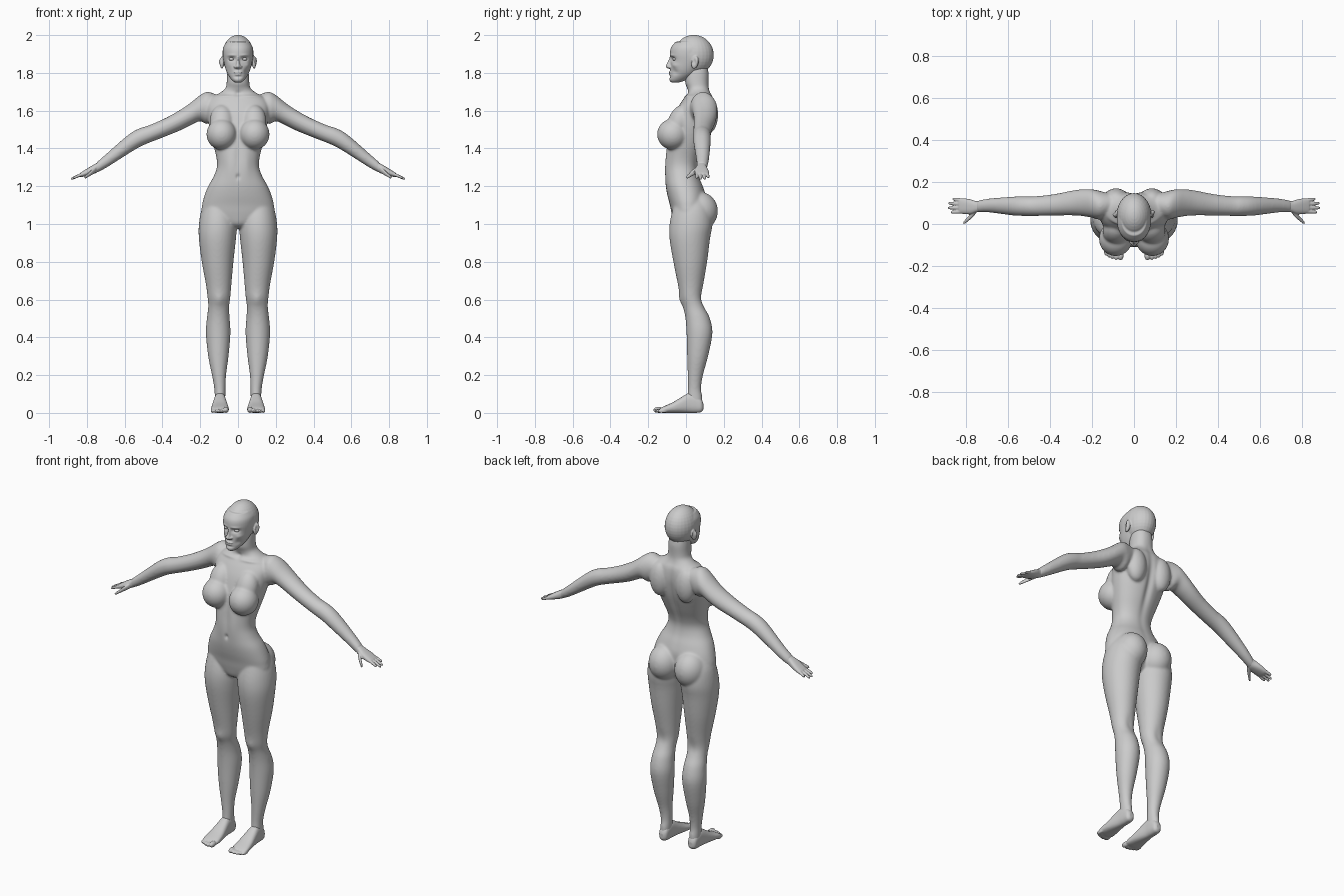
import bpy, bmesh, math
from mathutils import Vector, Matrix

AX = {'x': (1, 2, 0), 'y': (0, 2, 1), 'z': (0, 1, 2)}   # (a, b, slicing) axes


def spline(rows, sub=4):
    out = []
    for i in range(len(rows) - 1):
        p = [Vector(rows[min(max(i + k, 0), len(rows) - 1)]) for k in (-1, 0, 1, 2)]
        for j in range(sub):
            t = j / sub
            out.append(0.5 * (2 * p[1] + (p[2] - p[0]) * t
                              + (2 * p[0] - 5 * p[1] + 4 * p[2] - p[3]) * t * t
                              + (3 * p[1] - p[0] - 3 * p[2] + p[3]) * t ** 3))
    return out + [Vector(rows[-1])]


def loft(bm, axis, rows, both=False, p=2.0, n=32):
    """Rows are (position, a_min, a_max, b_min, b_max) slices along an axis."""
    ia, ib, it = AX[axis]
    for s in ((1, -1) if both else (1,)):
        rings = []
        for t, a0, a1, b0, b1 in spline(rows):
            ring = []
            for k in range(n):
                c, d = math.cos(math.tau * k / n), math.sin(math.tau * k / n)
                co = [0, 0, 0]
                co[it] = t
                co[ia] = (a0 + a1) / 2 + (a1 - a0) / 2 * math.copysign(abs(c) ** (2 / p), c)
                co[ib] = (b0 + b1) / 2 + (b1 - b0) / 2 * math.copysign(abs(d) ** (2 / p), d)
                co[0] *= s
                ring.append(bm.verts.new(co))
            rings.append(ring)
        for r, q in zip(rings, rings[1:]):
            for k in range(n):
                bm.faces.new((r[k], r[k - 1], q[k - 1], q[k]))
        bm.faces.new(rings[0])
        bm.faces.new(rings[-1])


def ball(bm, c, r, both=True, tilt=0):
    for s in ((1, -1) if both else (1,)):
        m = (Matrix.Translation((s * c[0], c[1], c[2])) @ Matrix.Rotation(tilt, 4, 'X')
             @ Matrix.Diagonal((*r, 1)))
        bmesh.ops.create_uvsphere(bm, u_segments=28, v_segments=18, radius=1, matrix=m)


def finish(name, bm, voxel=0, smooth=0, dents=()):
    bmesh.ops.recalc_face_normals(bm, faces=bm.faces)
    me = bpy.data.meshes.new(name)
    bm.to_mesh(me)
    bm.free()
    ob = bpy.data.objects.new(name, me)
    bpy.context.collection.objects.link(ob)
    bpy.ops.object.select_all(action='DESELECT')
    ob.select_set(True)
    bpy.context.view_layer.objects.active = ob
    if voxel:
        m = ob.modifiers.new("fuse", 'REMESH')
        m.mode, m.voxel_size = 'VOXEL', voxel
        m = ob.modifiers.new("soften", 'SMOOTH')
        m.factor, m.iterations = 0.5, smooth
        bpy.ops.object.convert(target='MESH')
    # soft sculpt strokes: centre, falloff radii, push (symmetric in x)
    for c, r, push in dents:
        for v in ob.data.vertices:
            d = [(abs(v.co.x) - c[0]) / r[0], (v.co.y - c[1]) / r[1], (v.co.z - c[2]) / r[2]]
            e = sum(x * x for x in d)
            if e < 8:
                v.co += Vector(push) * math.exp(-e)
    bpy.ops.object.shade_smooth()
    return ob


# Torso, neck, arms and legs fused into one skin
bm = bmesh.new()
torso = [(.978, .03, -.03, .05), (1.0, .09, -.06, .08), (1.05, .185, -.075, .1), (1.1, .19, -.085, .105),
         (1.15, .178, -.098, .105), (1.2, .158, -.107, .09), (1.25, .13, -.11, .07),
         (1.3, .112, -.11, .063), (1.35, .114, -.107, .075), (1.42, .131, -.1, .105),
         (1.5, .15, -.085, .135), (1.58, .163, -.06, .15), (1.63, .165, -.035, .15),
         (1.67, .14, -.008, .143), (1.695, .095, .01, .13), (1.72, .066, .006, .122),
         (1.75, .06, -.005, .12), (1.8, .057, -.002, .12), (1.85, .05, .02, .11)]
loft(bm, 'z', [(z, -h, h, a, b) for z, h, a, b in torso], p=2.2, n=48)
loft(bm, 'z', [(.03, .07, .122, .02, .085), (.08, .067, .123, .008, .087), (.13, .066, .126, .01, .08),
               (.2, .063, .138, .009, .09), (.3, .05, .158, .006, .117), (.42, .04, .17, .003, .14),
               (.5, .044, .165, -.003, .127), (.56, .047, .158, -.015, .098),
               (.61, .041, .161, -.03, .084), (.68, .035, .17, -.043, .092), (.8, .024, .192, -.067, .112),
               (.92, .011, .207, -.087, .127), (1.0, .006, .207, -.087, .14),
               (1.08, .02, .192, -.07, .13), (1.14, .05, .16, -.05, .1)], both=True)
loft(bm, 'x', [(.1, .05, .14, 1.59, 1.68), (.16, .022, .157, 1.53, 1.7), (.2, .03, .165, 1.545, 1.683),
               (.25, .038, .165, 1.523, 1.643), (.3, .041, .158, 1.498, 1.608), (.38, .04, .142, 1.465, 1.563),
               (.47, .038, .132, 1.43, 1.523), (.52, .038, .132, 1.408, 1.507), (.58, .041, .13, 1.372, 1.473),
               (.69, .055, .121, 1.302, 1.378), (.75, .055, .11, 1.269, 1.325)], both=True)
ball(bm, (.087, -.07, 1.475), (.08, .083, .082))            # bust
ball(bm, (.085, -.035, 1.54), (.065, .06, .095), tilt=-.35)
ball(bm, (.085, .072, 1.068), (.088, .097, .102))           # buttocks
ball(bm, (.085, .12, 1.58), (.06, .05, .1))                 # shoulder blades
finish("body", bm, .006, 12, [
    ((0, .14, 1.45), (.02, .08, .2), (0, -.012, 0)),        # spine groove
    ((0, -.11, 1.25), (.009, .03, .013), (0, .009, 0)),     # navel
    ((0, -.1, 1.36), (.014, .05, .08), (0, .004, 0)),       # midline
    ((.045, -.1, 1.32), (.025, .04, .08), (0, -.004, 0)),
    ((.1, -.025, .6), (.026, .03, .035), (0, -.007, 0)),    # kneecap
    ((.1, .09, .6), (.022, .03, .05), (0, -.005, 0)),       # back of knee
    ((.08, .0, 1.675), (.06, .04, .008), (0, -.006, .002)), # collarbone
    ((0, .0, 1.69), (.016, .04, .014), (0, .008, 0)),
])

# Feet with toes
bm = bmesh.new()
loft(bm, 'y', [(.092, .083, .107, .018, .05), (.08, .07, .12, .004, .075), (.05, .066, .124, 0, .1),
               (.015, .064, .127, 0, .105), (-.03, .057, .134, 0, .08), (-.07, .051, .14, 0, .056),
               (-.115, .048, .144, 0, .036), (-.135, .055, .138, .003, .026)], both=True, p=2.5)
for x, y, r in ((.064, -.146, .016), (.085, -.146, .0115), (.103, -.141, .011),
                (.119, -.134, .0105), (.134, -.124, .0105)):
    ball(bm, (x, y, r), (r * .95, .027, r))
finish("feet", bm, .004, 3)

# Hands: palm, four fingers and a thumb
bm = bmesh.new()
loft(bm, 'x', [(.725, .06, .11, 1.288, 1.336), (.75, .055, .109, 1.271, 1.322), (.775, .047, .116, 1.262, 1.308),
               (.8, .047, .121, 1.255, 1.293), (.825, .05, .122, 1.249, 1.277), (.835, .055, .118, 1.25, 1.27)],
     both=True, p=2.4)
for y0, y1, tip in ((.06, .056, .872), (.077, .077, .886), (.094, .099, .884), (.111, .119, .864)):
    rows = []
    for f, r in ((0, .009), (.5, .0088), (.85, .0075), (.97, .005), (1, .0015)):
        x = .81 + (tip - .81) * f
        y, z = y0 + (y1 - y0) * f, 1.27 - (x - .81) * .42
        rows.append((x, y - r, y + r, z - r, z + r))
    loft(bm, 'x', rows, both=True, n=16)
loft(bm, 'x', [(.752, .05, .08, 1.272, 1.305), (.772, .028, .056, 1.26, 1.29), (.79, .013, .034, 1.25, 1.272),
               (.804, .002, .02, 1.242, 1.26), (.812, -.001, .009, 1.24, 1.252)], both=True, n=16)
finish("hands", bm, .0035, 2)

# Head: cranium, face and jaw, nose, lips, ears
bm = bmesh.new()
ball(bm, (0, .041, 1.895), (.083, .106, .106), both=False)
face = [(1.75, .018, -.078, -.035), (1.762, .033, -.088, 0), (1.79, .053, -.085, .05),
        (1.82, .066, -.083, .08), (1.86, .076, -.082, .11), (1.9, .081, -.085, .12),
        (1.935, .078, -.079, .12), (1.965, .06, -.055, .1)]
loft(bm, 'z', [(z, -h, h, a, b) for z, h, a, b in face], p=2.1, n=48)
nose = [(1.822, .01, -.094), (1.83, .017, -.106), (1.838, .014, -.108), (1.855, .009, -.099), (1.885, .008, -.087)]
loft(bm, 'z', [(z, -h, h, a, -.055) for z, h, a in nose], n=20)
ball(bm, (0, -.08, 1.803), (.023, .012, .006), both=False)
ball(bm, (0, -.079, 1.791), (.02, .012, .006), both=False)
ball(bm, (.014, -.086, 1.831), (.008, .01, .007))
ball(bm, (.085, .047, 1.855), (.011, .019, .034), tilt=-.2)
finish("head", bm, .0035, 4, [
    ((.033, -.075, 1.874), (.02, .04, .012), (0, .014, 0)),     # eye sockets
    ((.036, -.078, 1.893), (.022, .03, .006), (0, -.004, 0)),   # brows
    ((.05, -.06, 1.84), (.015, .03, .012), (.002, -.004, 0)),   # cheekbones
    ((.045, -.06, 1.805), (.014, .04, .016), (-.003, .005, 0)),
    ((0, -.09, 1.779), (.025, .03, .006), (0, .004, 0)),        # under the lip
    ((.095, .043, 1.86), (.012, .008, .016), (-.007, 0, 0)),    # ear hollow
    ((.092, .055, 1.865), (.012, .01, .025), (.006, .002, 0)),
])

# Eyes
bm = bmesh.new()
ball(bm, (.033, -.058, 1.873), (.015, .013, .0095))
finish("eyes", bm)
